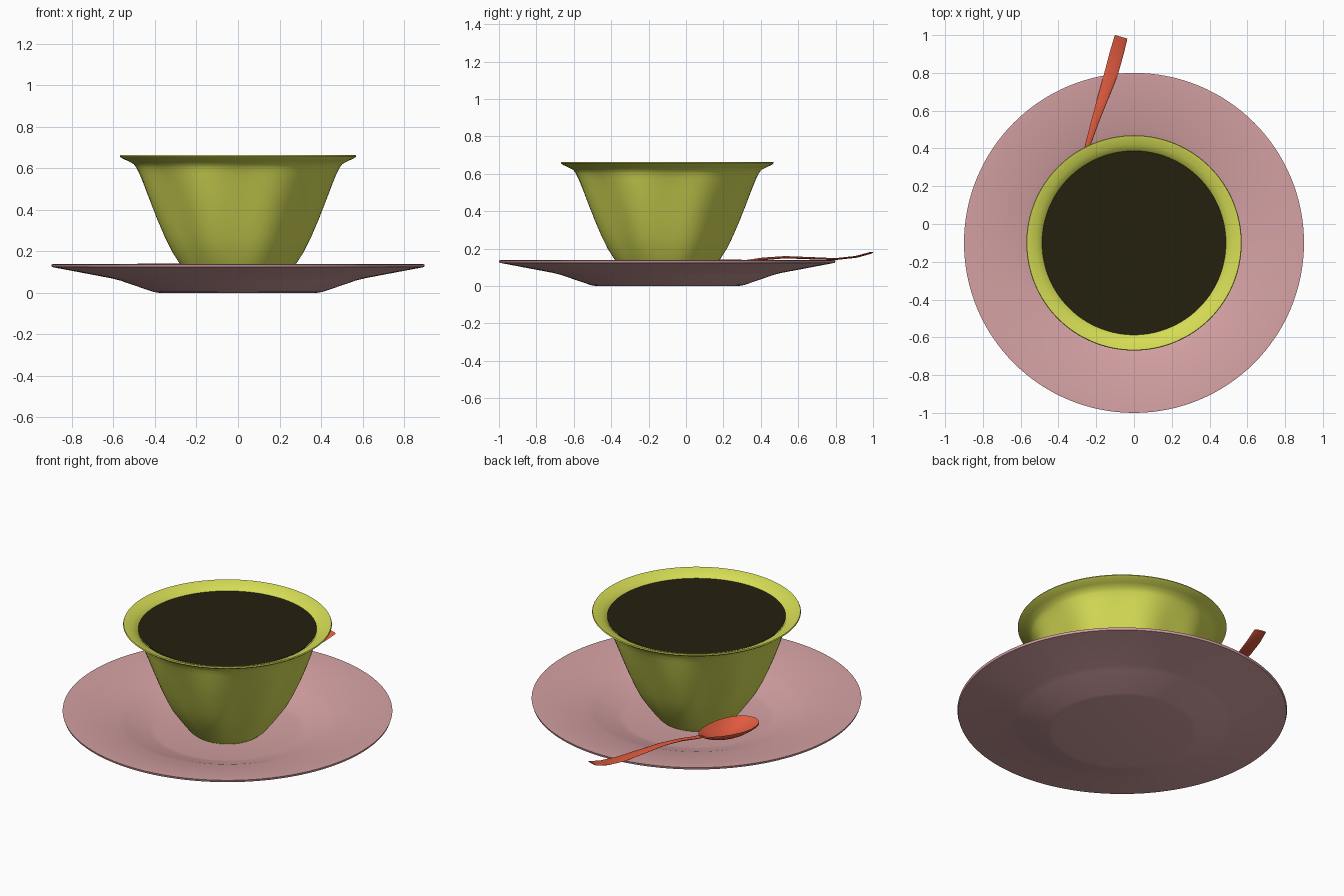
import bpy, bmesh, math
from mathutils import Vector

if "Cube" in bpy.data.objects:
    bpy.data.objects.remove(bpy.data.objects["Cube"], do_unlink=True)

CENTRE_Y = -0.1
SIDES = 128


def material(name, rgb):
    m = bpy.data.materials.new(name)
    m.use_nodes = True
    m.diffuse_color = (*rgb, 1)
    m.node_tree.nodes["Principled BSDF"].inputs["Base Color"].default_value = (*rgb, 1)
    return m


pink = material("dusty pink", (0.67, 0.36, 0.37))
green = material("lime green", (0.67, 0.72, 0.09))
coffee = material("dark coffee", (0.018, 0.015, 0.005))
red = material("coral red", (0.76, 0.105, 0.05))


def finish(bm, name, mat, angle=35):
    bmesh.ops.recalc_face_normals(bm, faces=bm.faces[:])
    mesh = bpy.data.meshes.new(name)
    bm.to_mesh(mesh)
    bm.free()
    mesh.materials.append(mat)
    ob = bpy.data.objects.new(name, mesh)
    bpy.context.collection.objects.link(ob)
    bpy.ops.object.select_all(action='DESELECT')
    ob.select_set(True)
    bpy.context.view_layer.objects.active = ob
    bpy.ops.object.shade_smooth_by_angle(angle=math.radians(angle))
    return ob


def loft(rings, cap_start=True, cap_end=True):
    """Skin a list of closed point rings."""
    bm = bmesh.new()
    loops = [[bm.verts.new(p) for p in ring] for ring in rings]
    n = len(loops[0])
    for a, b in zip(loops, loops[1:]):
        for i in range(n):
            j = (i + 1) % n
            bm.faces.new((a[i], a[j], b[j], b[i]))
    if cap_start:
        bm.faces.new(loops[0][::-1])
    if cap_end:
        bm.faces.new(loops[-1])
    return bm


def turned_ring(r, z, flute=0.0):
    ring = []
    for i in range(SIDES):
        t = math.tau * i / SIDES
        k = r * (1 - flute * math.cos(8 * t))
        ring.append((k * math.cos(t), k * math.sin(t) + CENTRE_Y, z))
    return ring


# Saucer: thin turned dish with a flat foot and a wide sloping rim
saucer_profile = [(0.38, 0), (0.41, 0.005), (0.57, 0.06), (0.61, 0.07),
                  (0.896, 0.124), (0.9, 0.137), (0.89, 0.138),
                  (0.6, 0.085), (0.56, 0.075), (0.43, 0.03), (0.39, 0.022)]
finish(loft([turned_ring(r, z) for r, z in saucer_profile]), "saucer", pink)

# Cup: soft eight-sided fluted wall, round flared lip, inner wall to below the drink
cup_profile = [(0.19, 0.022, 0), (0.215, 0.045, 0.004), (0.25, 0.09, 0.01),
               (0.285, 0.14, 0.016), (0.325, 0.2, 0.021), (0.36, 0.27, 0.024),
               (0.395, 0.35, 0.024), (0.427, 0.43, 0.022), (0.457, 0.51, 0.017),
               (0.478, 0.57, 0.01), (0.49, 0.6, 0.004), (0.502, 0.62, 0),
               (0.53, 0.635, 0), (0.557, 0.647, 0), (0.57, 0.657, 0),
               (0.567, 0.663, 0), (0.552, 0.66, 0), (0.52, 0.648, 0),
               (0.495, 0.635, 0), (0.475, 0.61, 0), (0.44, 0.53, 0)]
finish(loft([turned_ring(r, z, f) for r, z, f in cup_profile]), "cup", green, 60)

# Drink surface
finish(loft([turned_ring(0.46, 0.6), turned_ring(0.487, 0.631)]), "drink", coffee)

# Spoon bowl: shallow egg-shaped shell lying on the saucer
bowl_centre = Vector((-0.36, 0.115, 0.142))
along = Vector((0.33, 0.944, 0))
across = Vector((0.944, -0.33, 0))


def bowl_ring(s, drop):
    ring = []
    for i in range(48):
        t = math.tau * i / 48
        c = math.cos(t)
        p = bowl_centre + along * (0.19 * s * c)
        p += across * (0.102 * s * math.sin(t) * (1 - 0.18 * c))
        p.z -= 0.055 * (1 - s * s) + drop
        ring.append(p)
    return ring


steps = [0.05, 0.25, 0.45, 0.65, 0.82, 0.93, 1]
shell = [bowl_ring(s, 0) for s in steps] + [bowl_ring(s, 0.009) for s in reversed(steps)]
finish(loft(shell), "spoon_bowl", red, 50)

# Spoon handle: wavy flat bar widening to a squared tip (x, y, z, half width, half thickness)
handle_path = [(-0.298, 0.27, 0.128, 0.02, 0.006), (-0.28, 0.32, 0.132, 0.014, 0.007),
               (-0.247, 0.41, 0.145, 0.014, 0.007), (-0.21, 0.53, 0.154, 0.02, 0.006),
               (-0.167, 0.66, 0.149, 0.028, 0.006), (-0.12, 0.8, 0.144, 0.036, 0.005),
               (-0.09, 0.91, 0.156, 0.037, 0.005), (-0.071, 0.98, 0.175, 0.035, 0.005),
               (-0.068, 0.991, 0.179, 0.034, 0.004)]
side = Vector((0.96, -0.28, 0))
rings = []
for x, y, z, w, h in handle_path:
    rings.append([Vector((x, y, z)) + side * (w * math.cos(t)) + Vector((0, 0, h * math.sin(t)))
                  for t in (math.tau * i / 16 for i in range(16))])
finish(loft(rings), "spoon_handle", red, 50)
